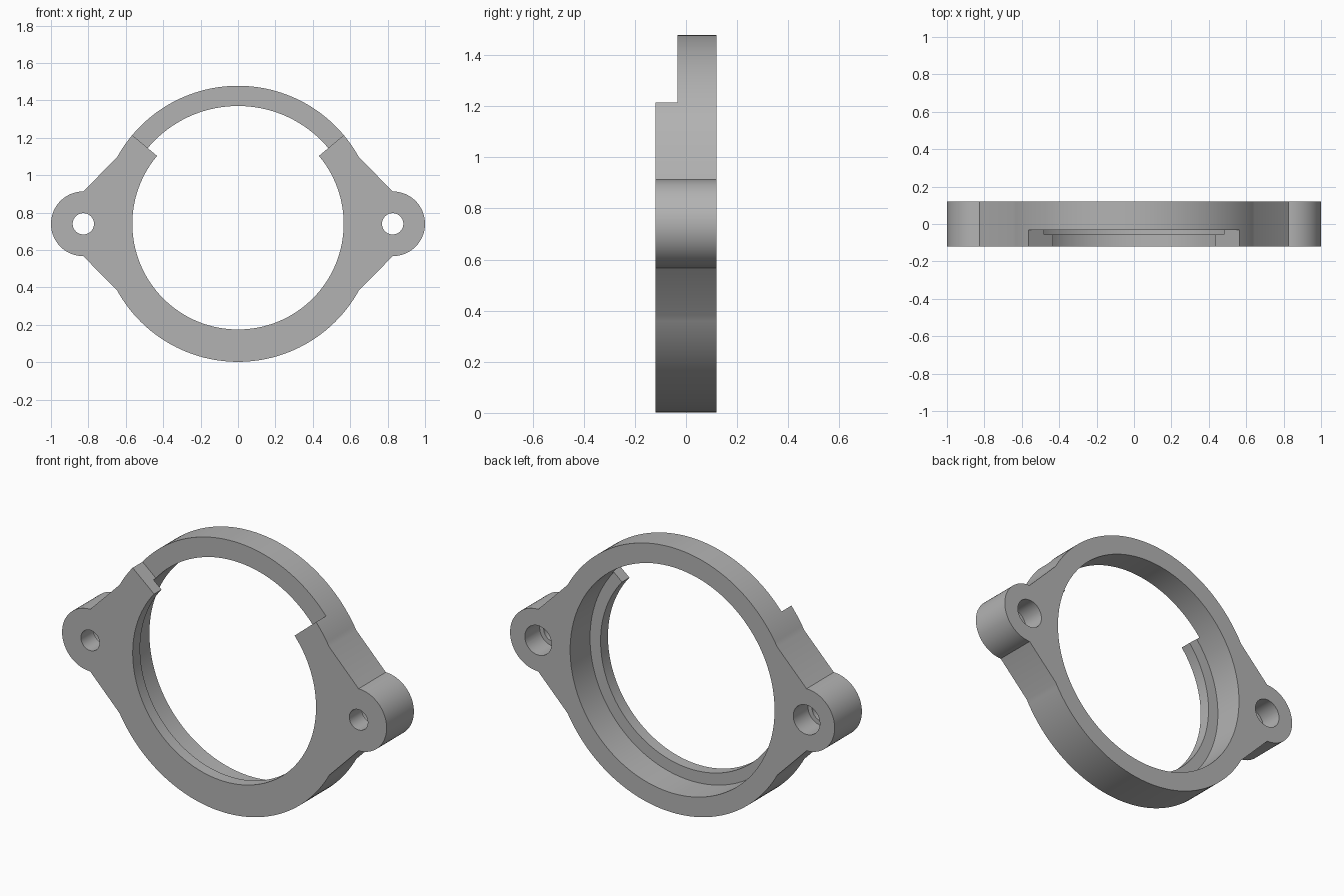
import bpy
import bmesh
from math import cos, sin, radians

cube = bpy.data.objects.get("Cube")
if cube:
    bpy.data.objects.remove(cube, do_unlink=True)

CENTRE_Z = 0.74
RING_R, BORE_R, LIP_R = 0.738, 0.63, 0.565
EAR_X, EAR_R = 0.827, 0.173
HALF_DEPTH = 0.12

grey = bpy.data.materials.new("plain grey")
grey.use_nodes = True
colour = (0.45, 0.45, 0.45, 1)
grey.diffuse_color = colour
grey.node_tree.nodes["Principled BSDF"].inputs["Base Color"].default_value = colour


def arc(cx, radius, start, end, steps):
    """Points on an arc, relative to the ring centre."""
    angles = [radians(start + (end - start) * i / steps) for i in range(steps + 1)]
    return [(cx + radius * cos(a), radius * sin(a)) for a in angles]


def prism(name, outline, y0, y1):
    """Extrude an (x, z) outline from y0 to y1."""
    bm = bmesh.new()
    face = bm.faces.new([bm.verts.new((x, y0, z + CENTRE_Z)) for x, z in outline])
    moved = bmesh.ops.extrude_face_region(bm, geom=[face])["geom"]
    verts = [v for v in moved if isinstance(v, bmesh.types.BMVert)]
    bmesh.ops.translate(bm, verts=verts, vec=(0, y1 - y0, 0))
    bmesh.ops.recalc_face_normals(bm, faces=bm.faces)
    mesh = bpy.data.meshes.new(name)
    bm.to_mesh(mesh)
    bm.free()
    mesh.materials.append(grey)
    obj = bpy.data.objects.new(name, mesh)
    bpy.context.collection.objects.link(obj)
    return obj


def disc(name, cx, radius, y0, y1, steps):
    return prism(name, arc(cx, radius, 0, 360, steps)[:-1], y0, y1)


# Ring body with two ears joined by straight flanks
outline = (arc(0, RING_R, 29, 151, 60) + arc(-EAR_X, EAR_R, 90, 270, 32)
           + arc(0, RING_R, 209, 331, 60) + arc(EAR_X, EAR_R, -90, 90, 32))
body = prism("clamp_ring", outline, -HALF_DEPTH, HALF_DEPTH)

# Opening through the lip, wider bore behind it, and the gap in the front at the top
gap = [(0, 0)] + [(2 * cos(radians(a)), 2 * sin(radians(a))) for a in (40, 140)]
cutters = [
    disc("lip_cutter", 0, LIP_R, -1, 1, 128),
    disc("bore_cutter", 0, BORE_R, -0.055, 1, 128),
    prism("gap_cutter", gap, -1, -0.033),
]
# Screw holes, wider at the back
for side in (-1, 1):
    cutters.append(disc("hole_cutter", side * EAR_X, 0.057, -1, 1, 40))
    cutters.append(disc("counterbore_cutter", side * EAR_X, 0.082, -0.01, 1, 40))

bpy.ops.object.select_all(action="DESELECT")
bpy.context.view_layer.objects.active = body
body.select_set(True)
for cutter in cutters:
    cutter.hide_render = True
    mod = body.modifiers.new("cut", "BOOLEAN")
    mod.operation = "DIFFERENCE"
    mod.solver = "EXACT"
    mod.object = cutter
    bpy.ops.object.modifier_apply(modifier=mod.name)
    bpy.data.objects.remove(cutter, do_unlink=True)

bpy.ops.object.shade_smooth_by_angle(angle=radians(25))
